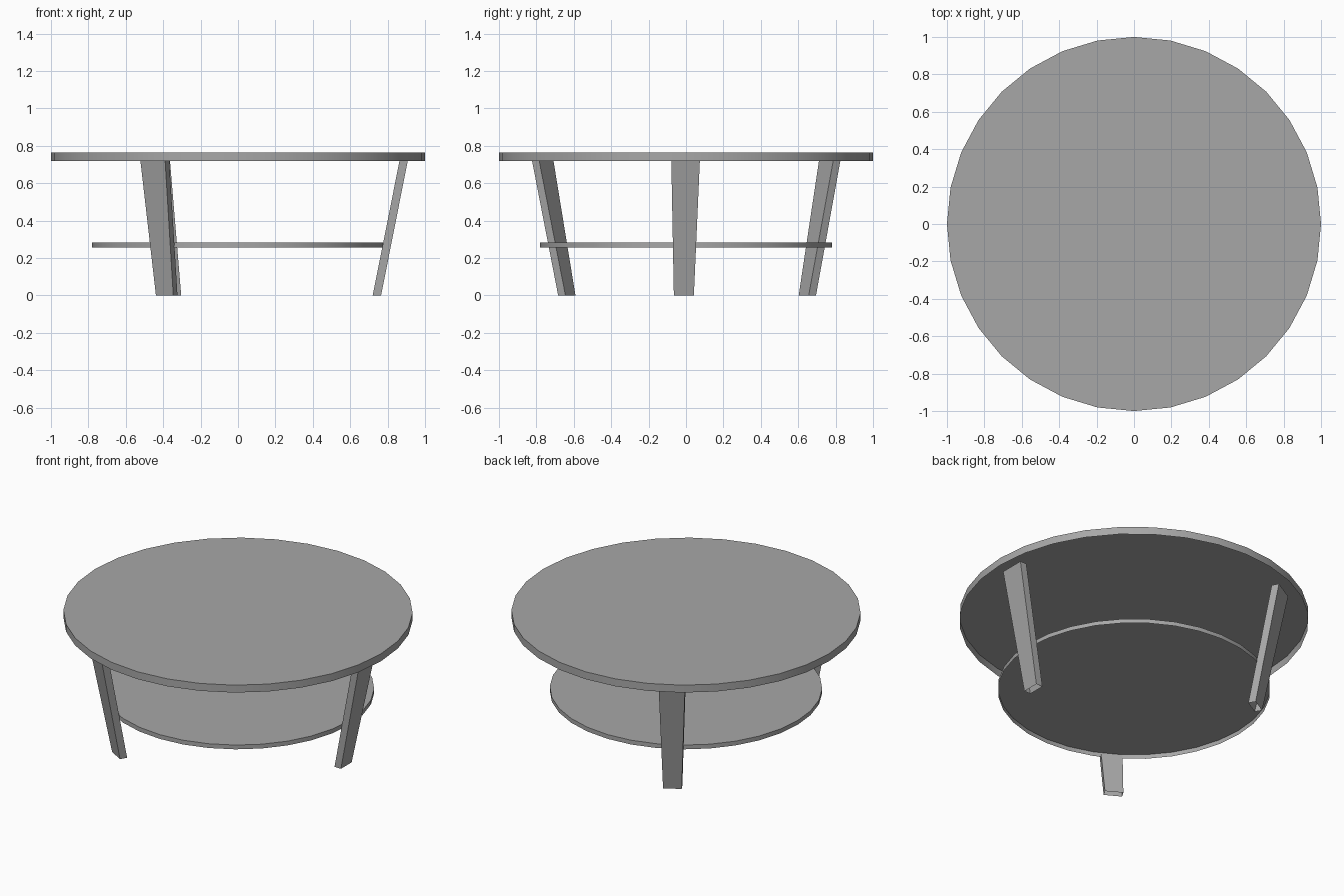
import bpy
import bmesh
import math
from mathutils import Matrix

cube = bpy.data.objects.get("Cube")
if cube:
    bpy.data.objects.remove(cube, do_unlink=True)

# Single grey finish
GREY = (0.39, 0.39, 0.39, 1.0)
grey = bpy.data.materials.new("grey")
grey.use_nodes = True
grey.diffuse_color = GREY
grey.node_tree.nodes["Principled BSDF"].inputs["Base Color"].default_value = GREY


def finish(bm, name):
    mesh = bpy.data.meshes.new(name)
    bm.to_mesh(mesh)
    bm.free()
    mesh.materials.append(grey)
    obj = bpy.data.objects.new(name, mesh)
    bpy.context.collection.objects.link(obj)


def bridge(bm, lower, upper):
    """Wall of outward-facing quads between two matching rings."""
    count = len(lower)
    return [bm.faces.new((lower[i], lower[(i + 1) % count],
                          upper[(i + 1) % count], upper[i]))
            for i in range(count)]


def board(name, radius, low, high):
    """Round board with a smooth rim, open underneath."""
    bm = bmesh.new()
    angles = [math.tau * i / 32 for i in range(32)]
    lower, upper = [
        [bm.verts.new((radius * math.cos(a), radius * math.sin(a), z)) for a in angles]
        for z in (low, high)]
    for face in bridge(bm, lower, upper):
        face.smooth = True
    for edge in bm.faces.new(upper).edges:
        edge.smooth = False
    finish(bm, name)


def leg(name, angle):
    """Hollow tapered plank leaning outwards, turned about the table centre."""
    bm = bmesh.new()
    # inner x, outer x, right y, left y, height
    foot, head = [
        [bm.verts.new((x, y, z)) for x, y in ((x0, y0), (x1, y0), (x1, y1), (x0, y1))]
        for x0, x1, y0, y1, z in ((0.72, 0.765, -0.065, 0.042, 0.0),
                                  (0.868, 0.912, -0.079, 0.075, 0.742))]
    bridge(bm, foot, head)
    bm.transform(Matrix.Rotation(math.radians(angle), 4, "Z"))
    finish(bm, name)


# Boards
board("table_top", 1.0, 0.718, 0.765)
board("lower_shelf", 0.78, 0.257, 0.284)

# Three legs, evenly spaced
for side, turn in (("left", 0), ("back_right", 120), ("front_right", 240)):
    leg(side + "_leg", turn)
